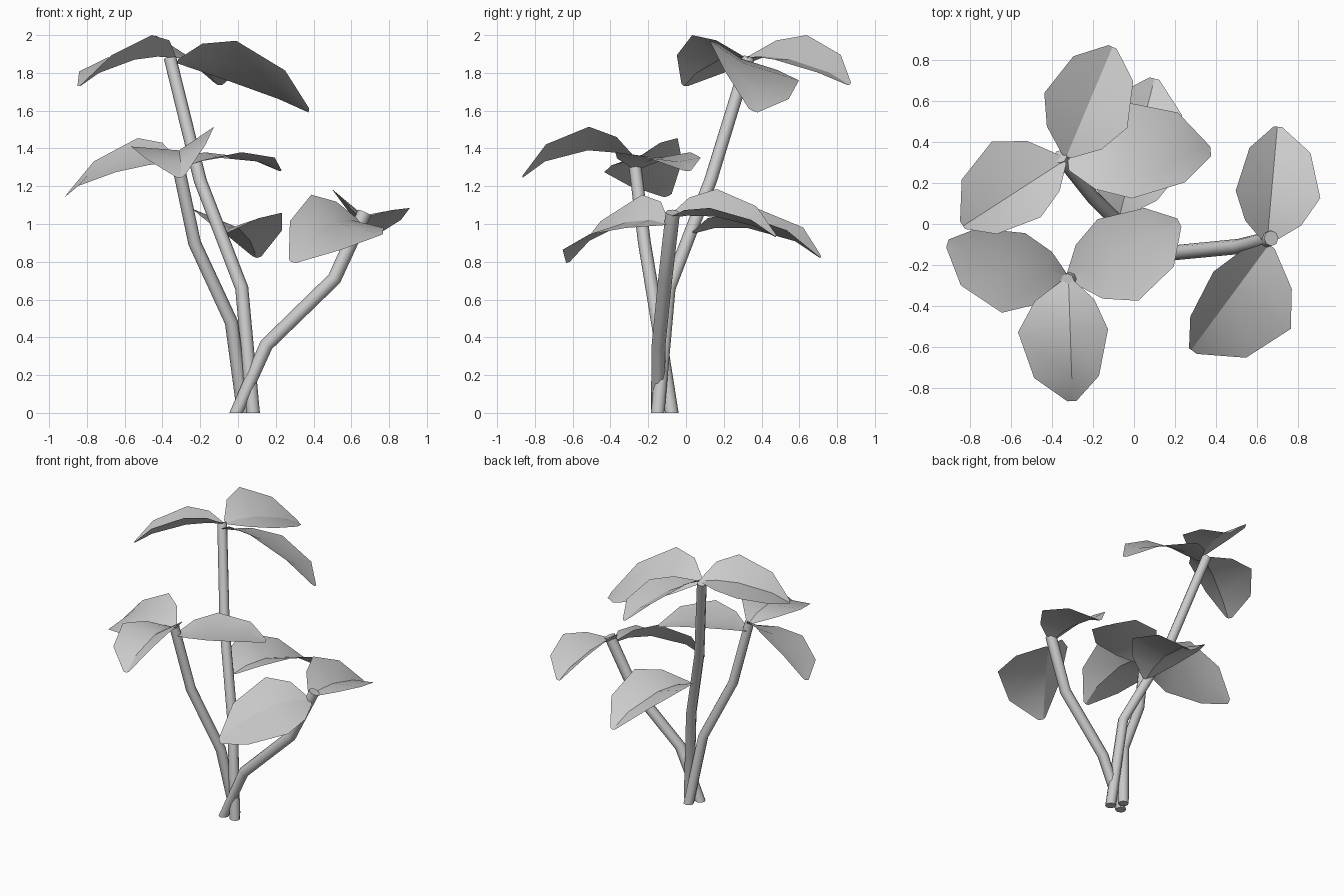
import bpy, math
from mathutils import Vector

if "Cube" in bpy.data.objects:
    bpy.data.objects.remove(bpy.data.objects["Cube"])


def add_object(name, verts, faces, angle):
    mesh = bpy.data.meshes.new(name)
    mesh.from_pydata(verts, [], faces)
    mesh.shade_smooth()
    mesh.set_sharp_from_angle(angle=math.radians(angle))
    obj = bpy.data.objects.new(name, mesh)
    bpy.context.collection.objects.link(obj)
    return obj


def stem(name, path, r0=0.036, r1=0.033, sides=8):
    """Low-poly tapered tube along a bent path, foot flat on the ground."""
    pts = [Vector(p) for p in path]
    n = len(pts)
    verts, faces = [], []
    for i, p in enumerate(pts):
        d = (pts[min(i + 1, n - 1)] - pts[max(i - 1, 0)]).normalized()
        if i == 0:
            d = Vector((0, 0, 1))
        u = Vector((0, 1, 0)).cross(d).normalized()
        v = d.cross(u)
        r = r0 + (r1 - r0) * i / (n - 1)
        for k in range(sides):
            a = 2 * math.pi * k / sides
            verts.append(p + r * (math.cos(a) * u + math.sin(a) * v))
    for i in range(n - 1):
        for k in range(sides):
            j = (k + 1) % sides
            faces.append((i * sides + k, i * sides + j,
                          (i + 1) * sides + j, (i + 1) * sides + k))
    faces.append(tuple(reversed(range(sides))))
    faces.append(tuple(range((n - 1) * sides, n * sides)))
    return add_object(name, verts, faces, 60)


# Leaf stations: position along rib, relative half width, relative arch
STATIONS = [(0, 0.1, 0), (0.17, 0.66, 0.6), (0.42, 1, 1), (0.8, 0.72, 0.75), (1, 0.1, 0)]


def leaf(name, base, tip, mid_z, left, right):
    """Folded leaf; left/right = (half width, edge height) at the widest station."""
    base, tip = Vector(base), Vector(tip)
    d = tip - base
    side = Vector((-d.y, d.x, 0)).normalized()
    arch = mid_z - base.lerp(tip, 0.42).z
    verts, faces = [], []
    for t, w, h in STATIONS:
        c = base.lerp(tip, t) + Vector((0, 0, arch * h))
        verts += [c + w * (side * left[0] + Vector((0, 0, left[1] - mid_z))),
                  c,
                  c + w * (-side * right[0] + Vector((0, 0, right[1] - mid_z)))]
    for i in range(len(STATIONS) - 1):
        for k in (0, 1):
            a = i * 3 + k
            faces.append((a, a + 1, a + 4, a + 3)[::-1])
    return add_object(name, verts, faces, 22)


# Stems
stem("tall_stem", [(0.08, -0.15, 0), (0.02, -0.09, 0.66), (-0.2, 0.13, 1.23), (-0.36, 0.33, 1.88)])
stem("middle_stem", [(0.03, -0.075, 0), (-0.035, -0.15, 0.48), (-0.23, -0.22, 0.9), (-0.325, -0.275, 1.35)])
stem("right_stem", [(-0.01, -0.15, 0), (0.15, -0.145, 0.36), (0.51, -0.11, 0.71), (0.67, -0.07, 1.06)],
     0.036, 0.038)

# Leaves of the tall stem
leaf("tall_leaf_left", (-0.34, 0.31, 1.88), (-0.835, -0.01, 1.73), 1.87, (0.17, 2.0), (0.27, 1.88))
leaf("tall_leaf_back", (-0.33, 0.33, 1.88), (-0.105, 0.865, 1.735), 1.87, (0.22, 2.0), (0.22, 1.87))
leaf("tall_leaf_right", (-0.32, 0.28, 1.86), (0.375, 0.35, 1.6), 1.85, (0.29, 1.76), (0.185, 1.97))
leaf("tall_leaf_low", (-0.07, 0.04, 0.95), (0.1, 0.71, 0.82), 0.98, (0.25, 1.08), (0.24, 1.06))

# Leaves of the middle stem
leaf("middle_leaf_front", (-0.32, -0.27, 1.34), (-0.3, -0.865, 1.245), 1.39, (0.185, 1.515), (0.255, 1.41))
leaf("middle_leaf_left", (-0.33, -0.26, 1.34), (-0.91, -0.09, 1.15), 1.36, (0.255, 1.275), (0.15, 1.455))
leaf("middle_leaf_right", (-0.32, -0.26, 1.29), (0.22, 0.01, 1.28), 1.35, (0.19, 1.38), (0.255, 1.38))

# Leaves of the right stem
leaf("right_leaf_back", (0.65, -0.09, 1.03), (0.7, 0.475, 0.93), 1.04, (0.175, 1.185), (0.24, 1.085))
leaf("right_leaf_front", (0.66, -0.1, 1.0), (0.28, -0.615, 0.8), 1.01, (0.33, 0.945), (0.14, 1.155))
